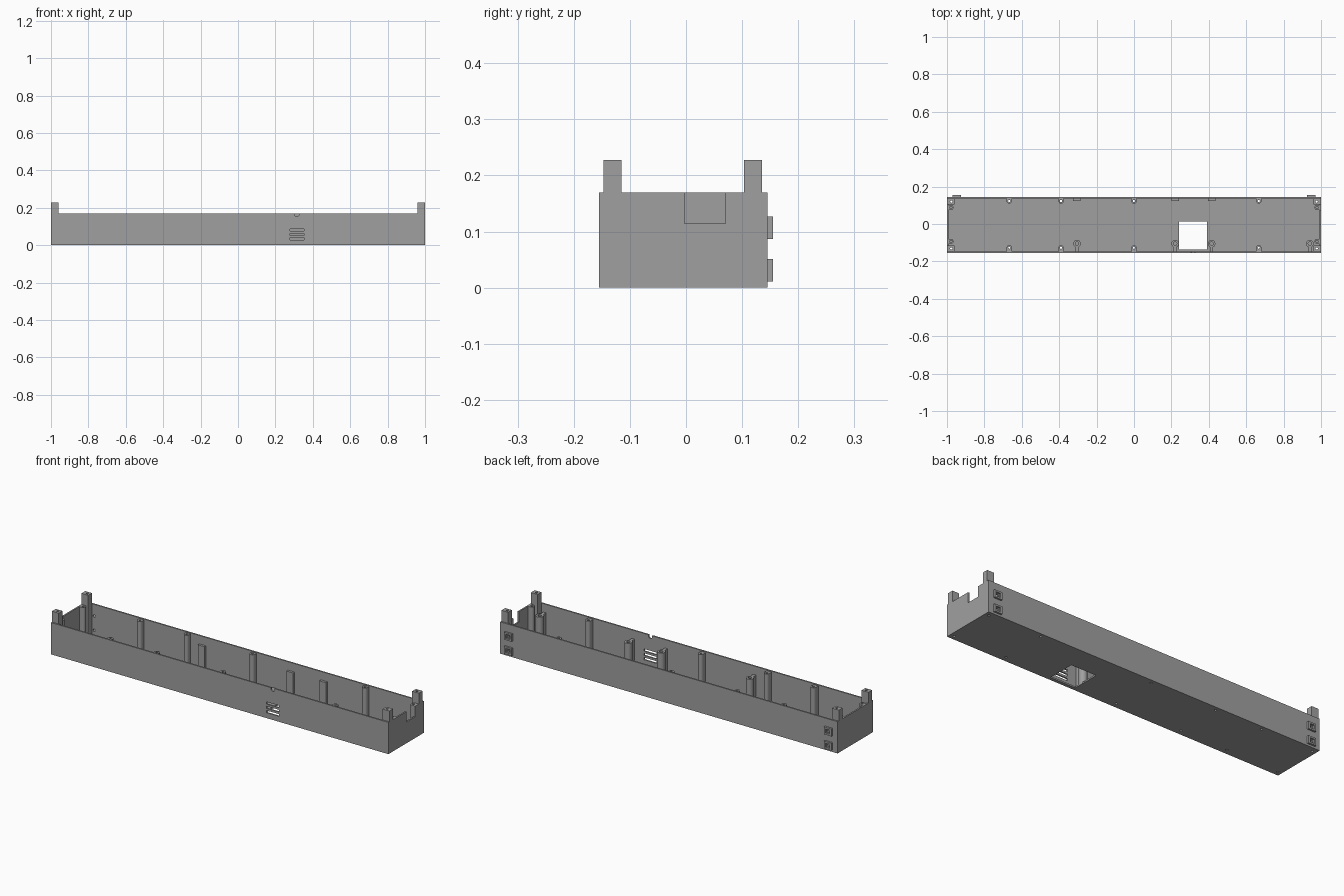
import bpy
import bmesh
from math import pi, asin, cos, sin, atan2
from mathutils import Matrix, Vector

cube = bpy.data.objects.get("Cube")
if cube:
    bpy.data.objects.remove(cube, do_unlink=True)

grey = bpy.data.materials.new("plain_grey")
grey.use_nodes = True
colour = (0.35, 0.35, 0.35, 1)
grey.diffuse_color = colour
grey.node_tree.nodes["Principled BSDF"].inputs["Base Color"].default_value = colour

WALL = 0.008
FRONT, BACK, RIM = -0.155, 0.145, 0.17
IN_FRONT, IN_BACK, IN_END = FRONT + WALL, BACK - WALL, 1 - WALL


def box(bm, x0, x1, y0, y1, z0, z1):
    size = Matrix.Diagonal((x1 - x0, y1 - y0, z1 - z0, 1))
    centre = Matrix.Translation(((x0 + x1) / 2, (y0 + y1) / 2, (z0 + z1) / 2))
    bmesh.ops.create_cube(bm, size=1, matrix=centre @ size)


def cylinder(bm, x, y, z0, z1, r, rot=None):
    m = Matrix.Translation((x, y, (z0 + z1) / 2))
    if rot:
        m = m @ rot
    bmesh.ops.create_cone(bm, cap_ends=True, segments=20, radius1=r, radius2=r,
                          depth=z1 - z0, matrix=m)


def keyhole(bm, x, y, toward, reach, r, neck, z0, z1):
    """Round boss joined to a wall by a neck, extruded upward."""
    a = asin(min(neck / r, 1))
    pts = [(reach, -neck), (reach, neck)]
    pts += [(r * cos(t), r * sin(t)) for t in
            (a + (2 * pi - 2 * a) * i / 20 for i in range(21))]
    turn = Matrix.Rotation(atan2(toward[1], toward[0]), 3, 'Z')
    face = bm.faces.new([bm.verts.new(turn @ Vector((u, v, 0)) + Vector((x, y, z0)))
                         for u, v in pts])
    top = bmesh.ops.extrude_face_region(bm, geom=[face])["geom"]
    bmesh.ops.translate(bm, vec=(0, 0, z1 - z0),
                        verts=[g for g in top if isinstance(g, bmesh.types.BMVert)])


def finish(name, bm):
    bmesh.ops.recalc_face_normals(bm, faces=bm.faces[:])
    me = bpy.data.meshes.new(name)
    bm.to_mesh(me)
    bm.free()
    me.materials.append(grey)
    ob = bpy.data.objects.new(name, me)
    bpy.context.collection.objects.link(ob)
    return ob


def cut(target, cutter):
    bpy.context.view_layer.objects.active = target
    mod = target.modifiers.new("cut", 'BOOLEAN')
    mod.operation, mod.solver, mod.object = 'DIFFERENCE', 'EXACT', cutter
    bpy.ops.object.modifier_apply(modifier=mod.name)


# Fixing positions
screw_xs = (-0.667, -0.39, 0, 0.667)
screw_ys = (-0.127, 0.123)
end_posts = [(s * 0.979, y) for s in (-1, 1) for y in (-0.093, 0.088)]
corners = [(s * 0.977, y) for s in (-1, 1) for y in (-0.131, 0.119)]
boss_xs = (-0.305, 0.22, 0.415, 0.94)
block_xs = (-0.305, 0.22, 0.415)
pad_spots = [(s * 0.948, z) for s in (-1, 1) for z in (0.031, 0.107)]
lay_flat = Matrix.Rotation(pi / 2, 4, 'X')

# Open tray
bm = bmesh.new()
box(bm, -1, 1, FRONT, BACK, 0, RIM)
tray = finish("tray", bm)
bm = bmesh.new()
box(bm, -IN_END, IN_END, IN_FRONT, IN_BACK, WALL, RIM + 0.1)
cavity = finish("cavity_cutter", bm)
cut(tray, cavity)

# Openings: floor window, end notch, vent slots, cable notch
bm = bmesh.new()
box(bm, 0.24, 0.39, -0.137, 0.013, -0.05, 0.02)
box(bm, 0.97, 1.05, -0.003, 0.07, 0.114, 0.3)
for z in (0.035, 0.058, 0.081):
    box(bm, 0.278, 0.352, FRONT - 0.02, IN_FRONT + 0.01, z - 0.006, z + 0.006)
keyhole(bm, 0, 0, (0, 1), 0.03, 0.011, 0.011, -0.02, 0.02)
lip = [v for v in bm.verts if abs(v.co.x) < 0.05]
bmesh.ops.transform(bm, verts=lip, matrix=Matrix.Translation((0.315, FRONT, 0.164)) @ lay_flat)
openings = finish("opening_cutter", bm)
cut(tray, openings)

# Screw holes through the floor and posts, blind holes in the bosses
bm = bmesh.new()
for x in screw_xs:
    for y in screw_ys:
        cylinder(bm, x, y, -0.05, 0.3, 0.006)
for x, y in corners:
    cylinder(bm, x, y, -0.05, 0.3, 0.006)
for x, y in end_posts:
    cylinder(bm, x, y, 0.06, 0.3, 0.006)
for x in boss_xs:
    cylinder(bm, x, -0.105, 0.03, 0.3, 0.009)
for x, z in pad_spots:
    cylinder(bm, x, BACK, z - 0.03, z + 0.03, 0.007, lay_flat)
holes = finish("hole_cutter", bm)
cut(tray, holes)

# Screw posts along both long walls
parts = []
for side, y in zip((-1, 1), screw_ys):
    bm = bmesh.new()
    for x in screw_xs:
        keyhole(bm, x, y, (0, side), 0.022, 0.014, 0.014, WALL / 2, 0.165)
    parts.append(finish("back_screw_posts" if side > 0 else "front_screw_posts", bm))

# Posts against the end walls
bm = bmesh.new()
for x, y in end_posts:
    keyhole(bm, x, y, (x, 0), 0.017, 0.014, 0.014, WALL / 2, RIM)
parts.append(finish("end_posts", bm))

# Tall corner posts
bm = bmesh.new()
for x, y in corners:
    xs = sorted((0.96 * (1 if x > 0 else -1), 1 if x > 0 else -1))
    box(bm, xs[0], xs[1], y - 0.016, y + 0.016, WALL / 2, 0.228)
parts.append(finish("corner_posts", bm))

# Necked bosses on the front wall
bm = bmesh.new()
for x in boss_xs:
    keyhole(bm, x, -0.105, (0, -1), 0.045, 0.02, 0.008, WALL / 2, 0.125)
parts.append(finish("front_bosses", bm))

# Square pads on the back, with a recess for a nut
bm = bmesh.new()
for x, z in pad_spots:
    box(bm, x - 0.023, x + 0.023, BACK - 0.002, BACK + 0.01, z - 0.02, z + 0.02)
pads = finish("back_pads", bm)
bm = bmesh.new()
for x, z in pad_spots:
    box(bm, x - 0.012, x + 0.012, BACK + 0.001, BACK + 0.05, z - 0.011, z + 0.011)
recess = finish("recess_cutter", bm)
cut(pads, recess)
parts.append(pads)

for ob in parts:
    cut(ob, holes)

# Support blocks on the back wall
bm = bmesh.new()
for x in block_xs:
    box(bm, x - 0.02, x + 0.02, 0.124, IN_BACK + 0.003, WALL / 2, 0.125)
parts.append(finish("back_support_blocks", bm))

for cutter in (cavity, openings, holes, recess):
    bpy.data.objects.remove(cutter, do_unlink=True)

# Smooth the round posts, keep corners sharp
for ob in [tray] + parts:
    bpy.ops.object.select_all(action='DESELECT')
    ob.select_set(True)
    bpy.context.view_layer.objects.active = ob
    bpy.ops.object.shade_smooth_by_angle(angle=pi / 6)
